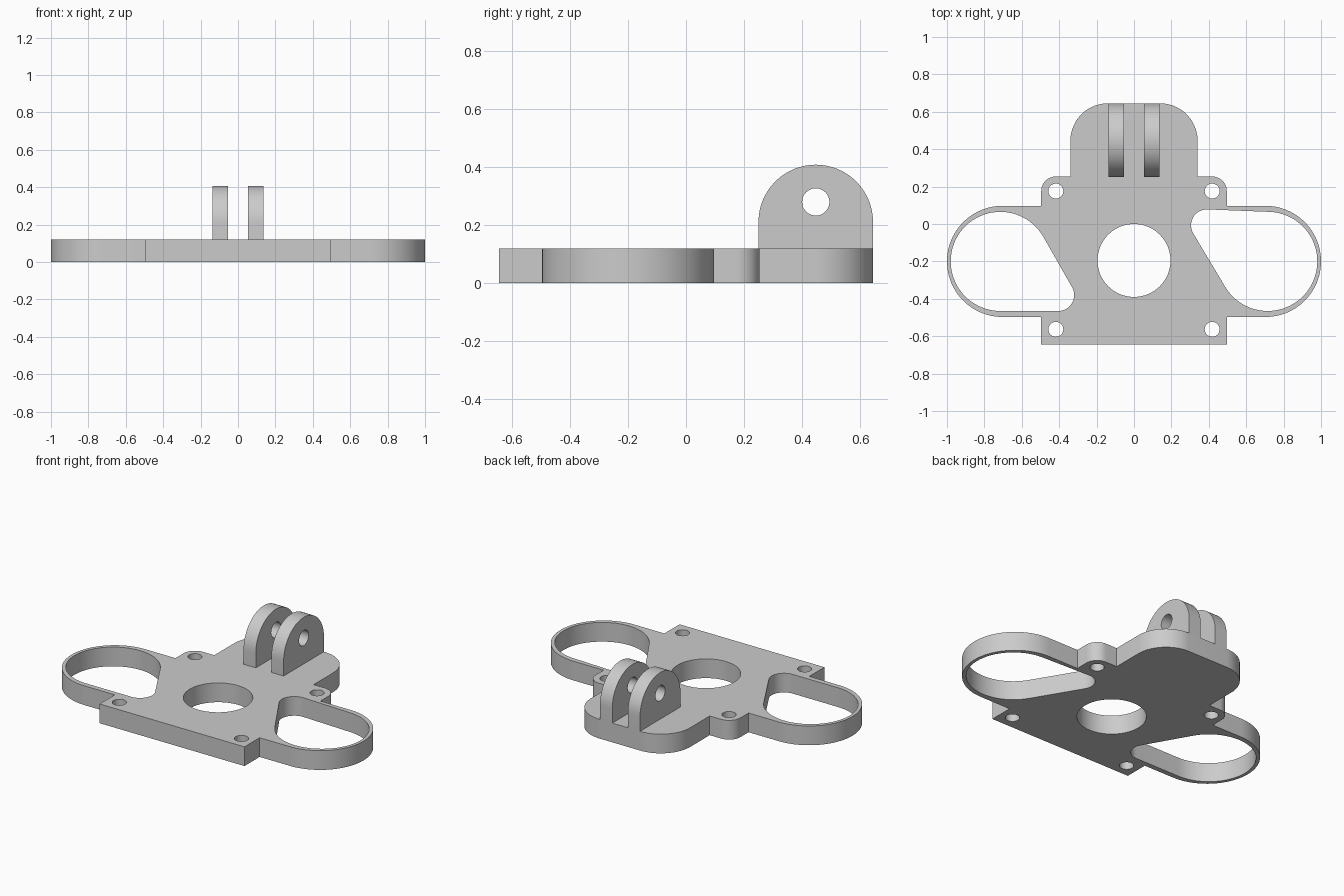
import bpy, bmesh
from math import sin, cos, asin, atan2, hypot, pi, radians
from mathutils import Matrix

cube = bpy.data.objects.get("Cube")
if cube:
    bpy.data.objects.remove(cube)

grey = bpy.data.materials.new("plain grey")
grey.use_nodes = True
COLOUR = (0.6, 0.6, 0.6, 1)
grey.diffuse_color = COLOUR
grey.node_tree.nodes["Principled BSDF"].inputs["Base Color"].default_value = COLOUR

THICK = 0.119


def arc(x, y, r, start=0.0, end=360.0, n=24):
    """Points along an arc, angles in degrees."""
    a, b = radians(start), radians(end)
    return [(x + r * cos(a + (b - a) * i / n), y + r * sin(a + (b - a) * i / n))
            for i in range(n + 1)]


def circle(x, y, r, n=48):
    return arc(x, y, r, n=n)[:-1]


def teardrop(big, small):
    """Outline wrapped tightly around two circles given as (x, y, r)."""
    dx, dy = small[0] - big[0], small[1] - big[1]
    mid = atan2(dy, dx)
    spread = pi / 2 - asin((big[2] - small[2]) / hypot(dx, dy))
    lo, hi = [(mid + s * spread) * 180 / pi for s in (-1, 1)]
    return arc(*big, hi, lo + 360, 48) + arc(*small, lo, hi, 20)


def slab(name, loops, depth, matrix):
    """Filled outline with holes, extruded to a solid."""
    curve = bpy.data.curves.new(name, "CURVE")
    curve.dimensions = "2D"
    curve.fill_mode = "BOTH"
    curve.extrude = depth / 2
    for loop in loops:
        spline = curve.splines.new("POLY")
        spline.points.add(len(loop) - 1)
        for point, (x, y) in zip(spline.points, loop):
            point.co = (x, y, 0, 1)
        spline.use_cyclic_u = True
    obj = bpy.data.objects.new(name, curve)
    bpy.context.collection.objects.link(obj)
    bpy.ops.object.select_all(action="DESELECT")
    obj.select_set(True)
    bpy.context.view_layer.objects.active = obj
    bpy.ops.object.convert(target="MESH")
    obj = bpy.context.view_layer.objects.active
    bm = bmesh.new()
    bm.from_mesh(obj.data)
    bmesh.ops.remove_doubles(bm, verts=bm.verts, dist=1e-5)
    bm.transform(matrix)
    bmesh.ops.recalc_face_normals(bm, faces=bm.faces)
    bm.to_mesh(obj.data)
    bm.free()
    obj.data.materials.clear()
    obj.data.materials.append(grey)
    bpy.ops.object.shade_smooth_by_angle(angle=radians(30))
    return obj


# Base plate: right half of the outline, front to back, then mirrored
half = [(0.496, -0.645), (0.496, -0.497)]
half += arc(0.703, -0.2, 0.297, -90, 90, 48)            # side loop
half += [(0.496, 0.097)]
half += arc(0.418, 0.176, 0.078, 0, 90, 12)             # screw tab
half += [(0.34, 0.254)]
half += arc(0.14, 0.445, 0.2, 0, 90)                    # rounded back
outline = half + [(-x, y) for x, y in reversed(half)]

holes = [circle(0, -0.195, 0.195, 64)]                  # centre opening
holes += [circle(x, y, 0.04, 32) for x in (-0.418, 0.418) for y in (-0.563, 0.176)]
holes.append(teardrop((-0.715, -0.2, 0.265), (-0.405, -0.38, 0.085)))
holes.append(teardrop((0.715, -0.2, 0.265), (0.39, -0.007, 0.085)))
slab("base_plate", [outline] + holes, THICK, Matrix.Translation((0, 0, THICK / 2)))

# Two hinge ears with a bolt hole, standing at the back
ear = [(0.25, THICK), (0.645, THICK)] + arc(0.4475, 0.21, 0.1975, 0, 180, 32)
bolt_hole = circle(0.4475, 0.279, 0.047, 32)
upright = Matrix(((0, 0, 1, 0), (1, 0, 0, 0), (0, 1, 0, 0), (0, 0, 0, 1)))
for side, x in (("left", 0.095), ("right", -0.095)):
    slab(side + "_hinge_ear", [ear, bolt_hole], 0.084,
         Matrix.Translation((x, 0, 0)) @ upright)
